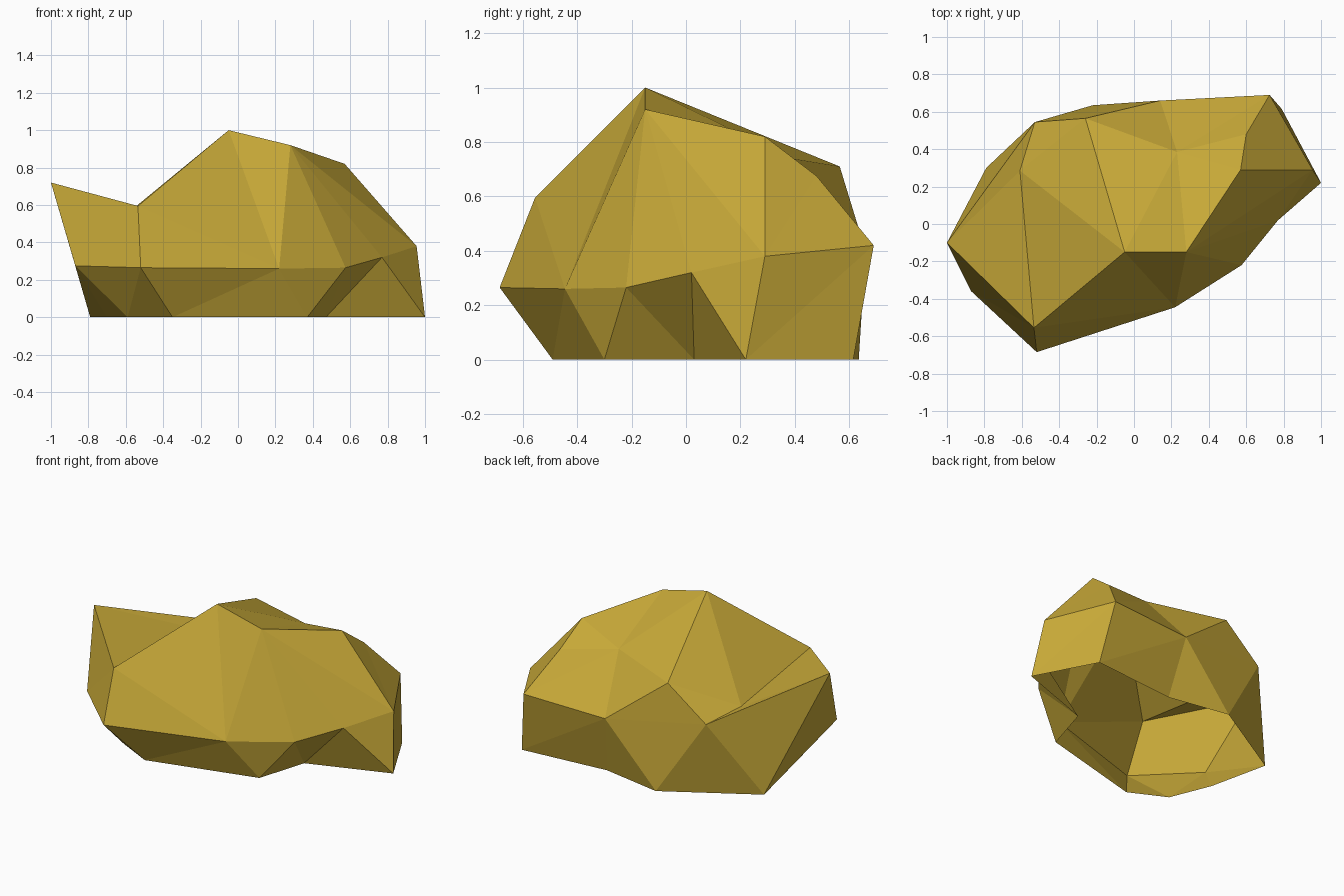
import bpy, bmesh

if "Cube" in bpy.data.objects:
    bpy.data.objects.remove(bpy.data.objects["Cube"])

# Rock outline as three stacked irregular loops, counter-clockwise from front left
base_loop = [(-.59, -.37, 0), (-.35, -.49, 0), (.37, -.30, 0), (.47, .03, 0), (1, .22, 0),
             (.79, .615, 0), (.195, .56, 0), (-.22, .635, 0), (-.79, .30, 0), (-.70, -.10, 0)]
belly_loop = [(-.52, -.685, .265), (.22, -.445, .26), (.575, -.22, .265), (.77, .02, .32),
              (.955, .29, .38), (.725, .69, .42), (.14, .66, .40), (-.53, .545, .495),
              (-1, -.10, .72), (-.87, -.36, .275)]
crown_loop = [(-.535, -.555, .595), (-.05, -.15, 1), (.28, -.15, .92), (.57, .29, .82),
              (.60, .48, .675), (.23, .385, .74), (-.26, .565, .71), (-.61, .285, .54)]


def stitch(bm, low, high, steps):
    """Triangle band between two loops; L advances the lower loop, U the upper."""
    i = j = 0
    for s in steps:
        a, b = low[i % len(low)], high[j % len(high)]
        if s == "L":
            i += 1
            bm.faces.new((a, low[i % len(low)], b))
        else:
            j += 1
            bm.faces.new((a, high[j % len(high)], b))


bm = bmesh.new()
base, belly, crown = [[bm.verts.new(p) for p in loop]
                      for loop in (base_loop, belly_loop, crown_loop)]

# Undercut skirt, shoulders, then the top facets (underside stays open)
stitch(bm, base, belly, "LULULULUULULLULUULLU")
stitch(bm, belly, crown, "LUULLLUULULULULULL")
for tri in ((7, 0, 1), (7, 1, 6), (1, 5, 6), (1, 2, 5), (2, 3, 5), (3, 4, 5)):
    bm.faces.new([crown[k] for k in tri])

mesh = bpy.data.meshes.new("rock")
bm.to_mesh(mesh)
bm.free()
rock = bpy.data.objects.new("rock", mesh)
bpy.context.collection.objects.link(rock)

# Single ochre colour
ochre = bpy.data.materials.new("ochre stone")
ochre.diffuse_color = (.58, .40, .04, 1)
ochre.use_nodes = True
ochre.node_tree.nodes["Principled BSDF"].inputs["Base Color"].default_value = ochre.diffuse_color
mesh.materials.append(ochre)
